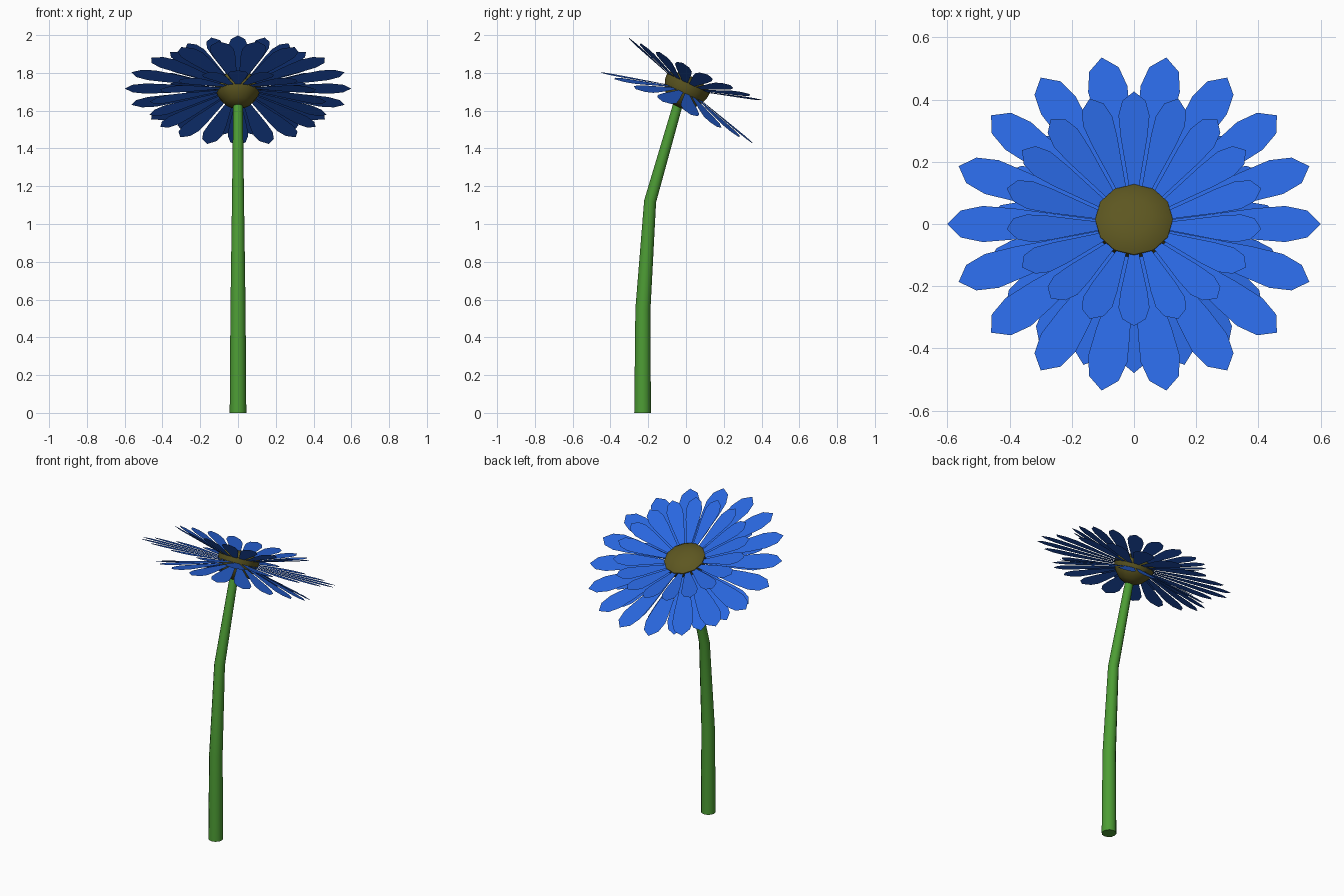
import bpy, bmesh, math
from mathutils import Vector, Matrix

if "Cube" in bpy.data.objects:
    bpy.data.objects.remove(bpy.data.objects["Cube"])

TILT = math.radians(25)
HEAD = Matrix.Translation((0, 0, 1.717)) @ Matrix.Rotation(-TILT, 4, 'X')


def material(name, rgb):
    m = bpy.data.materials.new(name)
    m.diffuse_color = (*rgb, 1)
    m.use_nodes = True
    m.node_tree.nodes["Principled BSDF"].inputs["Base Color"].default_value = m.diffuse_color
    return m


BLUE = material("petal_blue", (0.022, 0.133, 0.73))
GREEN = material("stem_green", (0.075, 0.34, 0.035))
OLIVE = material("centre_olive", (0.11, 0.095, 0.015))


def make(name, bm, mat, smooth=None):
    me = bpy.data.meshes.new(name)
    bm.to_mesh(me)
    bm.free()
    me.materials.append(mat)
    ob = bpy.data.objects.new(name, me)
    bpy.context.collection.objects.link(ob)
    if smooth:
        bpy.ops.object.select_all(action='DESELECT')
        ob.select_set(True)
        bpy.context.view_layer.objects.active = ob
        bpy.ops.object.shade_smooth_by_angle(angle=math.radians(smooth))
    return ob


def loft(bm, rings):
    """Bridge successive rings of vertices with quads."""
    for a, b in zip(rings, rings[1:]):
        n = len(a)
        for i in range(n):
            j = (i + 1) % n
            bm.faces.new((a[i], a[j], b[j], b[i]))


# Petal half outline: (fraction along the petal, half width)
OUTLINE = [(0.0, 0.008), (0.35, 0.035), (0.6, 0.055), (0.79, 0.064), (0.92, 0.048)]


def petal_ring(name, r0, h0, r1, h1, width, offset):
    bm = bmesh.new()
    for k in range(18):
        rot = Matrix.Rotation(math.radians(20 * k + offset), 4, 'Z')

        def vert(t, w):
            p = Vector((r0 + (r1 - r0) * t, w * width, h0 + (h1 - h0) * t))
            return bm.verts.new(HEAD @ rot @ p)
        right = [vert(t, -w) for t, w in OUTLINE]
        left = [vert(t, w) for t, w in OUTLINE]
        bm.faces.new(right + [vert(1, 0)] + left[::-1])
    return make(name, bm, BLUE)


# Three layers of petals
petal_ring("middle_petals", 0.06, 0.0, 0.60, 0.0, 1.0, 0)
petal_ring("upper_petals", 0.06, 0.012, 0.416, 0.116, 0.78, 10)
petal_ring("lower_petals", 0.06, -0.012, 0.475, -0.115, 0.85, 10)

# Flower centre: shallow dome on top, bowl underneath
bm = bmesh.new()
profile = [(0.03, -0.105), (0.07, -0.085), (0.105, -0.045), (0.122, 0.0),
           (0.125, 0.035), (0.105, 0.05), (0.06, 0.064)]
rings = [[bm.verts.new(HEAD @ Vector((r * math.cos(a), r * math.sin(a), h)))
          for a in (math.tau * i / 12 for i in range(12))] for r, h in profile]
loft(bm, rings)
bm.faces.new(rings[0][::-1])
top = bm.verts.new(HEAD @ Vector((0, 0, 0.07)))
for i in range(12):
    bm.faces.new((rings[-1][i], rings[-1][(i + 1) % 12], top))
make("flower_centre", bm, OLIVE, 50)

# Bent, tapering stem: (y, z, radius)
path = [(-0.23, 0, 0.044), (-0.228, 0.55, 0.040), (-0.19, 1.12, 0.032), (-0.035, 1.66, 0.025)]
bm = bmesh.new()
rings = []
for i, (y, z, r) in enumerate(path):
    (ya, za, _), (yb, zb, _) = path[max(i - 1, 0)], path[min(i + 1, 3)]
    lean = math.atan2(yb - ya, zb - za) if i else 0
    frame = Matrix.Translation((0, y, z)) @ Matrix.Rotation(-lean, 4, 'X')
    rings.append([bm.verts.new(frame @ Vector((r * math.cos(a), r * math.sin(a), 0)))
                  for a in (math.tau * k / 12 for k in range(12))])
loft(bm, rings)
bm.faces.new(rings[0][::-1])
bm.faces.new(rings[-1])
make("stem", bm, GREEN, 40)
